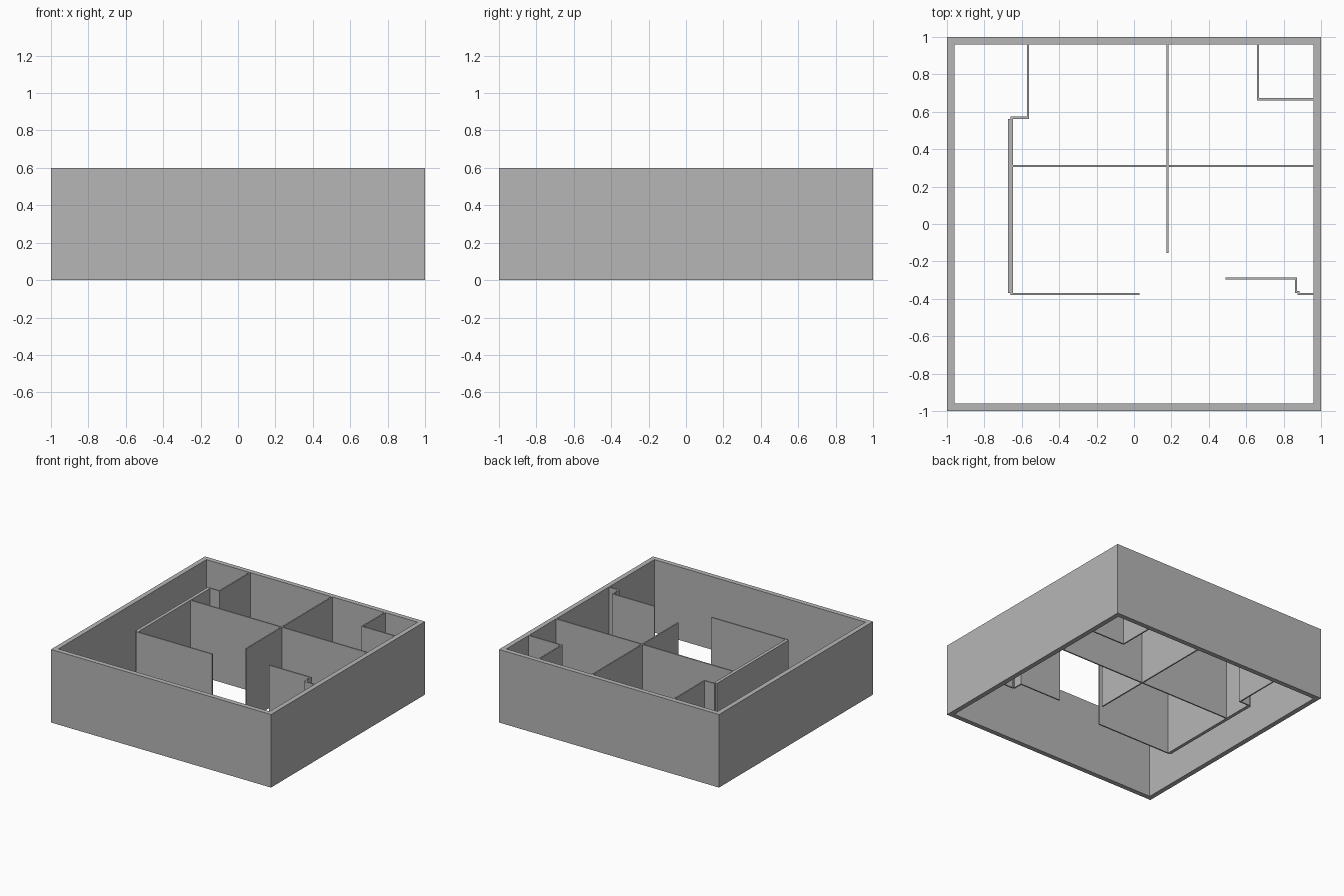
import bpy
import bmesh
from mathutils import Vector

HEIGHT = 0.6
THIN = 0.011

cube = bpy.data.objects.get("Cube")
if cube:
    bpy.data.objects.remove(cube, do_unlink=True)

# Single plaster colour
plaster = bpy.data.materials.new("plaster_grey")
plaster.use_nodes = True
colour = (0.47, 0.47, 0.47, 1.0)
plaster.diffuse_color = colour
plaster.node_tree.nodes["Principled BSDF"].inputs["Base Color"].default_value = colour


def wall(name, path, thickness=THIN, closed=False):
    """Thicken a centre line into a mitred wall and raise it to full height."""
    pts = [Vector(p) for p in path]
    n = len(pts)
    left, right = [], []
    for i, p in enumerate(pts):
        normals = []
        if closed or i > 0:
            d = (p - pts[i - 1]).normalized()
            normals.append(Vector((-d.y, d.x)))
        if closed or i < n - 1:
            d = (pts[(i + 1) % n] - p).normalized()
            normals.append(Vector((-d.y, d.x)))
        mitre = sum(normals, Vector((0, 0))).normalized()
        offset = mitre * (thickness / 2 / mitre.dot(normals[0]))
        left.append(p + offset)
        right.append(p - offset)

    bm = bmesh.new()
    lv = [bm.verts.new((v.x, v.y, 0)) for v in left]
    rv = [bm.verts.new((v.x, v.y, 0)) for v in right]
    for i in range(n if closed else n - 1):
        j = (i + 1) % n
        bm.faces.new((lv[i], lv[j], rv[j], rv[i]))
    raised = bmesh.ops.extrude_face_region(bm, geom=bm.faces[:], use_keep_orig=True)
    top = [g for g in raised["geom"] if isinstance(g, bmesh.types.BMVert)]
    bmesh.ops.translate(bm, verts=top, vec=(0, 0, HEIGHT))
    bmesh.ops.recalc_face_normals(bm, faces=bm.faces[:])

    mesh = bpy.data.meshes.new(name)
    bm.to_mesh(mesh)
    bm.free()
    mesh.materials.append(plaster)
    obj = bpy.data.objects.new(name, mesh)
    bpy.context.collection.objects.link(obj)


# Outer shell
wall("outer_walls", [(-0.98, -0.98), (0.98, -0.98), (0.98, 0.98), (-0.98, 0.98)],
     0.04, closed=True)

# Corridor side: thick wall, and the stepped wall behind it
wall("thick_corridor_wall", [(-0.66, -0.37), (-0.66, 0.562)], 0.027)
wall("stepped_back_wall", [(-0.566, 0.96), (-0.566, 0.568), (-0.66, 0.568)])

# Crossing partitions between the rooms
wall("long_partition", [(0.18, 0.96), (0.18, -0.155)])
wall("cross_partition_right", [(-0.646, 0.311), (0.174, 0.311)])
wall("cross_partition_left", [(0.186, 0.311), (0.96, 0.311)])

# Corner closet
wall("closet_walls", [(0.663, 0.96), (0.663, 0.667), (0.96, 0.667)])

# Front room walls on each side of the opening
wall("front_room_wall", [(-0.66, -0.375), (0.03, -0.375)])
wall("entry_wall", [(0.488, -0.291), (0.867, -0.291), (0.867, -0.364), (0.885, -0.364)])
wall("entry_return_wall", [(0.873, -0.375), (0.96, -0.375)])
